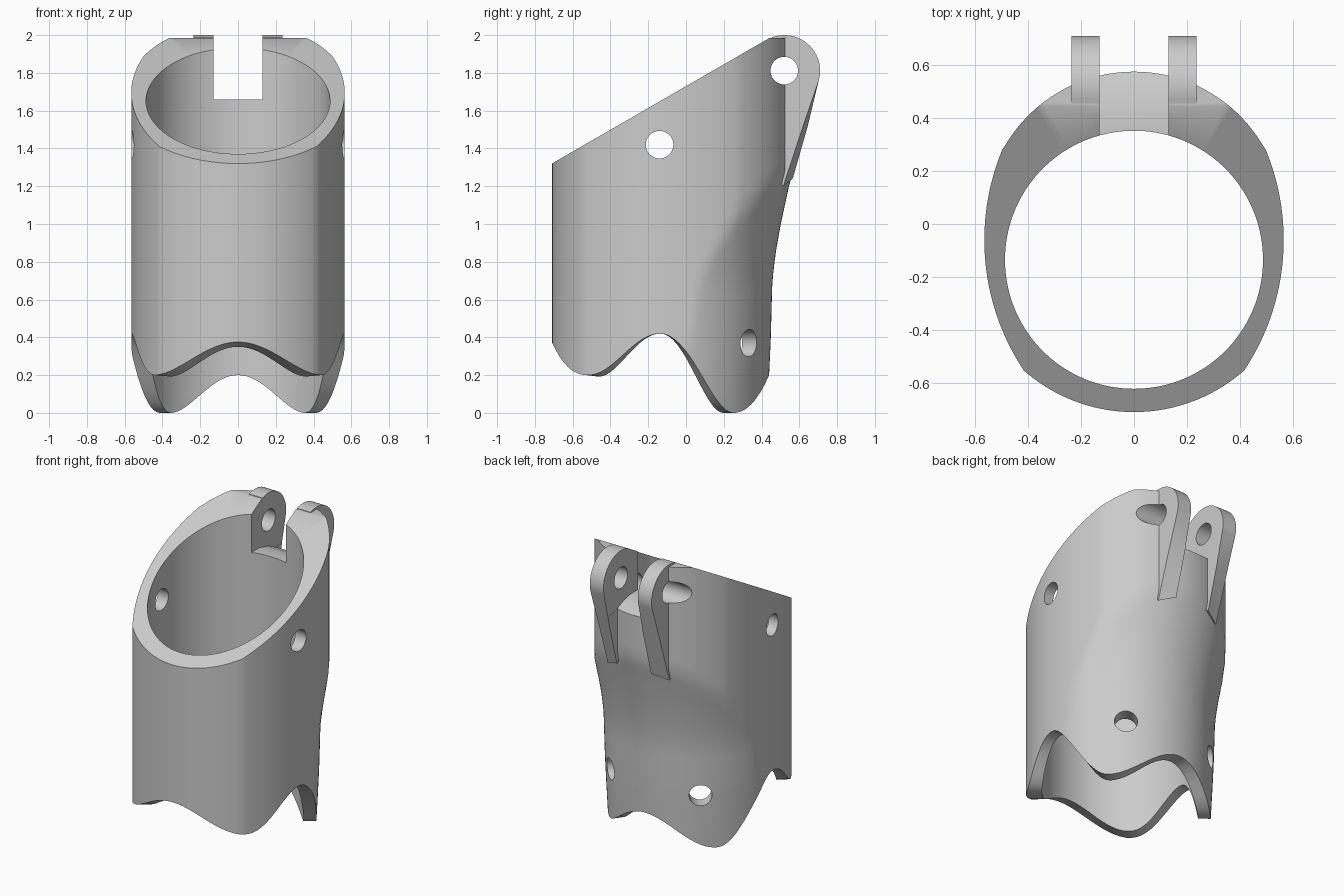
import bpy, bmesh
from math import sin, cos, pi, radians, sqrt, atan2, degrees
from mathutils import Matrix, Vector

cube = bpy.data.objects.get("Cube")
if cube:
    bpy.data.objects.remove(cube, do_unlink=True)

CY = -0.135           # y of the bore axis
BORE = 0.487
SEGS, ROWS = 144, 28

grey = bpy.data.materials.new("plain grey")
grey.use_nodes = True
grey.diffuse_color = (0.6, 0.6, 0.6, 1)
grey.node_tree.nodes["Principled BSDF"].inputs["Base Color"].default_value = (0.6, 0.6, 0.6, 1)


def make(name, bm, helper=False):
    bmesh.ops.recalc_face_normals(bm, faces=bm.faces)
    mesh = bpy.data.meshes.new(name)
    bm.to_mesh(mesh)
    bm.free()
    mesh.materials.append(grey)
    ob = bpy.data.objects.new(name, mesh)
    bpy.context.collection.objects.link(ob)
    ob.hide_render = helper
    return ob


def loft(name, profiles):
    """Solid between two (x, [(y, z)...]) profiles."""
    bm = bmesh.new()
    rings = [[bm.verts.new((x, y, z)) for y, z in pts] for x, pts in profiles]
    n = len(rings[0])
    for ring in rings:
        bm.faces.new(ring)
    for i in range(n):
        j = (i + 1) % n
        bm.faces.new((rings[0][i], rings[0][j], rings[1][j], rings[1][i]))
    return make(name, bm, True)


def rod(name, centre, direction, radius, length):
    bm = bmesh.new()
    turn = Vector(direction).to_track_quat('Z', 'Y').to_matrix().to_4x4()
    bmesh.ops.create_cone(bm, cap_ends=True, segments=40, radius1=radius, radius2=radius,
                          depth=length, matrix=Matrix.Translation(centre) @ turn)
    return make(name, bm, True)


def ray_to_circle(a, cx, cy, r):
    """Distance from the bore axis to a circle along angle a."""
    dx, dy = -cx, CY - cy
    b = dx * cos(a) + dy * sin(a)
    return -b + sqrt(b * b - dx * dx - dy * dy + r * r)


def blend(x, table, ease):
    for (x0, v0), (x1, v1) in zip(table, table[1:]):
        if x <= x1:
            t = max(0, (x - x0) / (x1 - x0))
            return v0 + (v1 - v0) * (0.5 - 0.5 * cos(pi * t) if ease else t)
    return table[-1][1]


def fold(a):
    """Angle in degrees on the +x half, -90 front to 90 back."""
    return degrees(atan2(sin(a), abs(cos(a))))


def outer_radius(a):
    d = fold(a)
    a = radians(d)
    if d > 41:
        return ray_to_circle(a, 0, 0.011, 0.564)
    if d < -43.4:
        return ray_to_circle(a, 0, -0.081, 0.629)
    return ray_to_circle(a, -0.325, -0.06, 0.89)


WAVE = [(-90, 0.375), (-41, 0.2), (0, 0.42), (43, 0.0), (90, 0.2)]
WAIST = [(0, 0.565), (0.2, 0.575), (0.4, 0.584), (0.7, 0.592), (0.85, 0.61),
         (1.0, 0.637), (1.2, 0.68), (1.35, 0.72), (2.0, 0.9)]


def waist(a, z):
    return blend(z, WAIST, False) if sin(a) > 0 else 9


# Tube: wavy lower edge, slanted top, back pulled in towards the bottom
bm = bmesh.new()
grid = []
for i in range(SEGS):
    a = 2 * pi * i / SEGS
    low = blend(fold(a), WAVE, True)
    dip = 0.025 * max(0, -sin(a)) ** 3
    column = []
    for outside in (True, False):
        r_top = outer_radius(a) if outside else BORE
        top = 1.32 + 0.577 * (CY + r_top * sin(a) + 0.71)
        start = low if outside else low - dip
        side = []
        for k in range(ROWS + 1):
            z = start + (top - start) * k / ROWS
            r = min(r_top, waist(a, z)) if outside else BORE
            side.append(bm.verts.new((r * cos(a), CY + r * sin(a), z)))
        column += side if outside else side[::-1]
    grid.append(column)
for i in range(SEGS):
    p, q = grid[i], grid[(i + 1) % SEGS]
    for k in range(len(p)):
        m = (k + 1) % len(p)
        bm.faces.new((p[k], q[k], q[m], p[m]))
tube = make("tube_body", bm)


def combine(other, operation):
    mod = tube.modifiers.new(other.name, 'BOOLEAN')
    mod.operation, mod.object, mod.solver = operation, other, 'EXACT'
    bpy.context.view_layer.objects.active = tube
    bpy.ops.object.modifier_apply(modifier=mod.name)
    bpy.data.objects.remove(other, do_unlink=True)


# Flat on the highest part of the rim
combine(loft("rim_trim", [(x, [(0.2, 1.985), (1, 1.985), (1, 3), (0.2, 3)]) for x in (-1, 1)]),
        'DIFFERENCE')

# Pair of hinge lugs, tapering into the back wall
PIN_Y, PIN_Z = 0.52, 1.812
arc = [(PIN_Y + 0.19 * cos(radians(d)), PIN_Z + 0.188 * sin(radians(d)))
       for d in range(110, -19, -6)]
for side in (-1, 1):
    outer = arc + [(0.62, 1.52), (0.515, 1.2), (0.43, 1.3), (0.43, 1.9)]
    inner = arc + [(0.645, 1.52), (0.565, 1.24), (0.43, 1.3), (0.43, 1.9)]
    combine(loft("hinge_lug", [(side * 0.235, outer), (side * 0.13, inner)]), 'UNION')

# Slot between the lugs, its floor falling away to the back
floor = [(0.1, 1.66), (0.42, 1.66), (0.5, 1.64), (0.6, 1.6), (0.9, 1.6), (0.9, 2.5), (0.1, 2.5)]
combine(loft("slot_cutter", [(x, floor) for x in (-0.131, 0.131)]), 'DIFFERENCE')

# Pin hole, side holes and the two lower back holes
combine(rod("pin_hole", (0, PIN_Y, PIN_Z), (1, 0, 0), 0.073, 1.6), 'DIFFERENCE')
combine(rod("side_holes", (0, -0.14, 1.42), (1, 0, 0), 0.073, 1.6), 'DIFFERENCE')
for side in (-1, 1):
    combine(rod("back_hole", (side * 0.35, 0.34, 0.37), (side * 0.62, 0.78, 0), 0.072, 0.5),
            'DIFFERENCE')

bpy.ops.object.select_all(action='DESELECT')
tube.select_set(True)
bpy.context.view_layer.objects.active = tube
bpy.ops.object.shade_smooth_by_angle(angle=radians(30))
